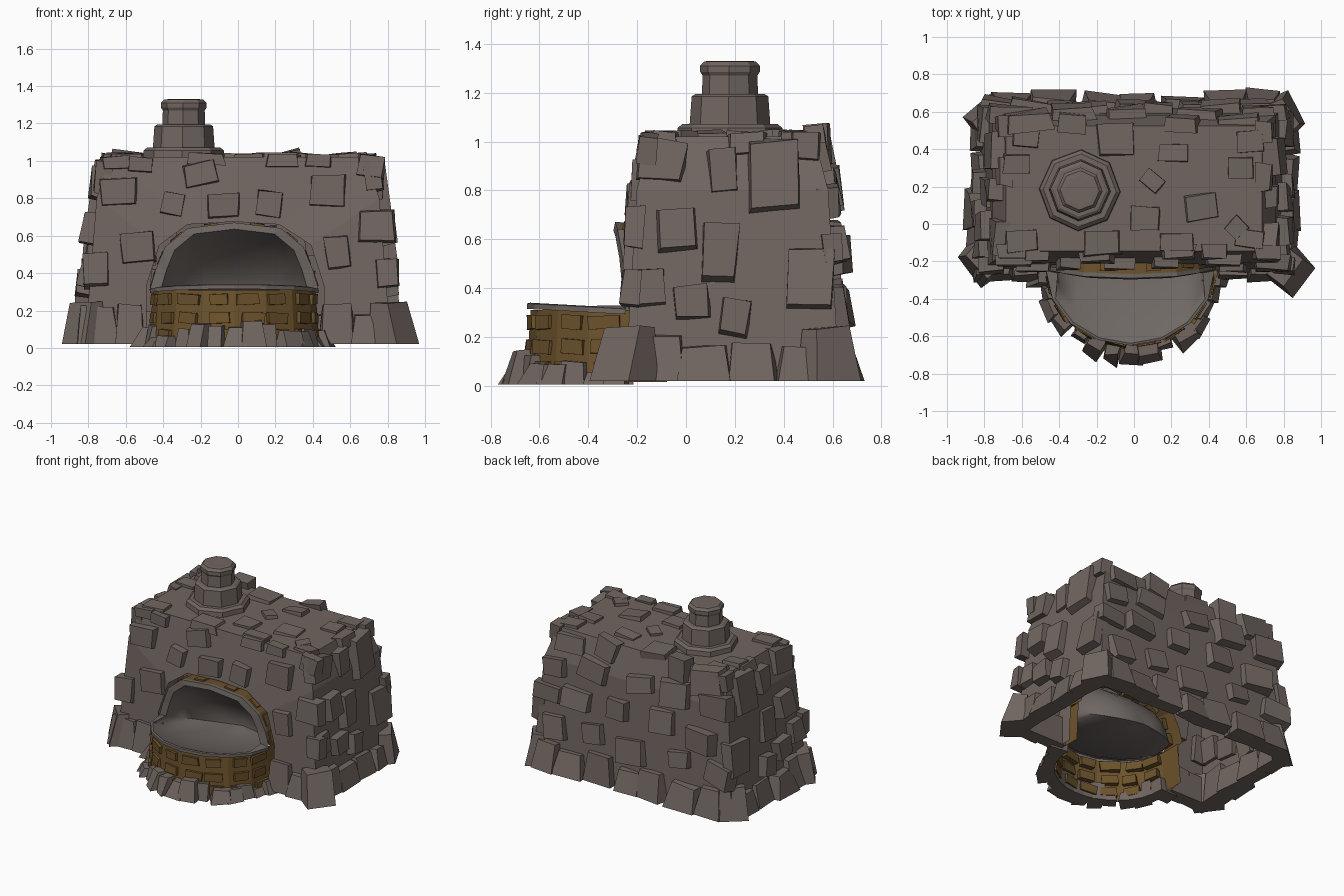
import bpy, bmesh, math, random
from mathutils import Vector, Matrix

if "Cube" in bpy.data.objects:
    bpy.data.objects.remove(bpy.data.objects["Cube"])
random.seed(4)
R = random.uniform

def mat(name, c):
    m = bpy.data.materials.new(name)
    m.diffuse_color = (*c, 1)
    m.use_nodes = True
    m.node_tree.nodes["Principled BSDF"].inputs["Base Color"].default_value = m.diffuse_color
    return m

STONE = mat("grey_stone", (0.165, 0.133, 0.118))
BRICK = mat("brown_brick", (0.150, 0.085, 0.025))
CLAY = mat("grey_clay", (0.160, 0.138, 0.127))

def finish(name, bm, m, smooth=None):
    me = bpy.data.meshes.new(name)
    bmesh.ops.recalc_face_normals(bm, faces=bm.faces)
    bm.to_mesh(me)
    bm.free()
    ob = bpy.data.objects.new(name, me)
    bpy.context.collection.objects.link(ob)
    me.materials.append(m)
    if smooth:
        bpy.context.view_layer.objects.active = ob
        ob.select_set(True)
        bpy.ops.object.shade_smooth_by_angle(angle=math.radians(smooth))
        ob.select_set(False)
    return ob

def strip(bm, a, b, closed=False):
    """Quads between two equally long vertex rows."""
    n = len(a)
    for i in range(n if closed else n - 1):
        j = (i + 1) % n
        bm.faces.new((a[i], a[j], b[j], b[i]))

def stone(bm, pos, normal, w, h, d, roll=0, foot=False, jit=0.1, taper=0.1):
    """Uneven block on a surface; foot = wide-bottomed base stone."""
    n = Vector(normal).normalized()
    up = Vector((0, 1, 0)) if abs(n.z) > 0.8 else Vector((0, 0, 1))
    x = up.cross(n).normalized()
    basis = Matrix((x, n.cross(x), n)).transposed()
    rot = basis @ Matrix.Rotation(math.radians(roll), 3, 'Z')
    v = {}
    for sx in (-1, 1):
        for sy in (-1, 1):
            for sz in (-1, 1):
                k = (1 - taper if sz > 0 else 1) * (0.78 if foot and sy > 0 else 1)
                px = sx * w / 2 * k * (1 + R(-jit, jit))
                py = sy * h / 2 * (1 if foot else k) * (1 + (0 if foot and sy < 0 else R(-jit, jit)))
                pz = d * (1 + R(-.25, .25)) if sz > 0 else -0.04
                if foot and sy > 0 and sz > 0:
                    pz *= 0.5
                v[sx, sy, sz] = bm.verts.new(Vector(pos) + rot @ Vector((px, py, pz)))
    for ax in range(3):
        for s in (-1, 1):
            q = []
            for a, b in ((-1, -1), (1, -1), (1, 1), (-1, 1)):
                key = [a, b]
                key.insert(ax, s)
                q.append(v[tuple(key)])
            bm.faces.new(q)

# ---- body: tapered open-bottomed block with an arched opening
TOP = 1.02
def side(z): return 0.82 - 0.08 * z - 0.25 * max(0, z - .8)
def front(z): return -0.25 + 0.06 * z + 0.2 * max(0, z - .8)
def back(z): return 0.63 - 0.06 * z - 0.2 * max(0, z - .8)

arch = [(-.49, .02), (-.49, .33), (-.42, .55), (-.27, .66), (-.02, .675),
        (.22, .66), (.39, .55), (.46, .33), (.46, .02)]
edge = [(-1, .02), (-1, .33), (-1, .8), (-1, TOP), (0, TOP),
        (1, TOP), (1, .8), (1, .33), (1, .02)]
bm = bmesh.new()
outer = [bm.verts.new((s * side(z), front(z), z)) for s, z in edge]
rear = [bm.verts.new((s * side(z), back(z), z)) for s, z in edge]
hole = [bm.verts.new((x, front(z), z)) for x, z in arch]
deep = [bm.verts.new((x, front(z) + .12, z)) for x, z in arch]
strip(bm, outer, hole)
strip(bm, hole, deep)
strip(bm, outer, rear)
for i in range(4):   # back wall in level bands
    if i < 3:
        bm.faces.new((rear[i], rear[i + 1], rear[7 - i], rear[8 - i]) if i < 2 else
                     (rear[2], rear[3], rear[4], rear[5], rear[6]))
finish("oven_body", bm, STONE)

# ---- facing stones, by side
bm = bmesh.new()
for x, z, w, h, r in [(-.64, .83, .2, .15, 3), (-.35, .77, .12, .12, -12), (-.2, .93, .19, .13, 12),
        (-.08, .76, .18, .13, 3), (.17, .77, .14, .14, -8), (.48, .84, .2, .17, 0),
        (-.65, .99, .16, .07, 3), (-.52, .98, .13, .08, -4), (.24, 1.0, .18, .07, 0),
        (.43, 1.0, .14, .07, -3), (.71, .97, .15, .12, -8), (-.76, .42, .14, .19, 3),
        (-.54, .54, .18, .17, 5), (.74, .65, .2, .18, 0), (.53, .51, .13, .18, 8),
        (.8, .4, .12, .15, 4)]:
    stone(bm, (x, front(z), z), (0, -1, .08), w, h, .035, r)
for y, z, w, h, r in [(-.1, .92, .2, .18, -8), (.15, .88, .12, .18, 4), (.36, .86, .21, .3, 2),
        (-.04, .64, .16, .18, 3), (.14, .55, .15, .25, -4), (.02, .34, .15, .14, 5),
        (.51, .44, .2, .26, -3), (.2, .28, .12, .16, -8), (.49, .98, .12, .12, 0),
        (-.15, .4, .13, .16, 3), (.25, .99, .16, .09, 2)]:
    for s in (-1, 1):
        stone(bm, (s * side(z), y if s > 0 else y + .03, z), (s, 0, .15), w, h, R(.03, .065), r)
for z, xs in ((.96, (-.6, -.3, .28, .6)), (.78, (-.68, -.35, .0, .33, .66)),
              (.56, (-.55, -.2, .15, .48, .74)), (.34, (-.72, -.4, -.02, .34, .62))):
    for x in xs:
        zz = z + R(-.035, .035)
        stone(bm, (x + R(-.04, .04), back(zz), zz), (R(-.12, .12), 1, .12), R(.15, .26),
              R(.11, .2), R(.03, .06), R(-12, 12))
for x, y, w, h, r in [(-.63, .32, .15, .11, 0), (-.1, .45, .2, .18, 2), (.21, .38, .17, .1, 0),
        (.1, .23, .12, .09, -38), (.06, .03, .17, .14, -3), (.36, .09, .18, .15, 8),
        (.57, .3, .14, .12, 0), (.55, -.02, .1, .1, 45), (-.17, -.1, .2, .13, 3),
        (.23, -.1, .19, .1, 0), (-.6, -.09, .18, .12, 5), (.62, .44, .15, .12, 4),
        (-.58, .46, .15, .1, -6), (.62, -.08, .16, .1, -8)]:
    stone(bm, (x, y, TOP), (R(-.08, .08), R(-.08, .08), 1), w, h, .02, r)
finish("facing_stones", bm, STONE)

# ---- foot stones around the body
bm = bmesh.new()
def foot(x, y, nx, ny, w, h, d):
    stone(bm, (x, y, .02 + h / 2), (nx, ny, 0), w, h, d, foot=True, jit=.1)
for x, w, h in ((-.75, .24, .2), (-.58, .17, .21), (.53, .2, .21), (.7, .2, .16)):
    foot(x, -.24, 0, -1, w, h, .06)
for y, w, h in ((-.1, .22, .19), (.07, .24, .14), (.27, .22, .15), (.47, .22, .14)):
    foot(.8, y, 1, R(-.15, .15), w, h, .09)
    foot(-.8, y + .02, -1, R(-.15, .15), w, h * 1.1, R(.06, .13))
for x, w, h in ((-.66, .24, .2), (-.44, .28, .17), (-.16, .24, .19), (.02, .2, .15),
                (.26, .25, .2), (.5, .24, .16), (.68, .2, .19)):
    foot(x, .62, R(-.15, .15), 1, w, h, R(.06, .12))
for x, y, nx, ny, d in ((.8, -.22, 1, -.85, .13), (-.81, -.2, -1, -.8, .08),
                        (.8, .58, .9, .6, .08), (-.78, .58, -.7, .8, .07)):
    foot(x, y, nx, ny, .24, .22, d)
finish("foot_stones", bm, STONE)

# ---- hearth rim: sloping half circle in front, rising into an arch
C = Vector((-.02, -.34, .42))
N = 8
half = [Vector((-.02 + .45 * math.cos(a), -.25 + .4 * math.sin(a), .315 - .022 * math.sin(a)))
        for a in (math.pi * (1 + i / N) for i in range(N + 1))]
hood = [Vector(p) for p in ((.4, -.25, .42), (.35, -.262, .54), (.23, -.28, .64), (-.02, -.29, .67),
                            (-.27, -.28, .64), (-.39, -.262, .54), (-.44, -.25, .42))]
rim = half + hood
down = [Vector((0, 0, -.022))] * len(half) + [Vector((0, .022, 0))] * len(hood)

bm = bmesh.new()
def ring(pts): return [bm.verts.new(p) for p in pts]
lip_in = [C + (p - C) * (.96 if i < len(half) and 0 < i < N else .86) for i, p in enumerate(rim)]
lip0, lip1, lip2 = ring([p + d for p, d in zip(rim, down)]), ring(rim), ring(lip_in)
strip(bm, lip0, lip1, True)
strip(bm, lip1, lip2, True)
finish("hearth_lip", bm, CLAY)

# ---- smooth bowl and niche inside the rim
bm = bmesh.new()
D = Vector((0, .42, -.19))
last = ring(lip_in)
for k in range(1, 8):
    t = k / 8 * math.pi / 2
    nxt = ring([C + (p - C) * math.cos(t) + D * math.sin(t) for p in lip_in])
    strip(bm, last, nxt, True)
    last = nxt
tip = bm.verts.new(C + D)
for i in range(len(last)):
    bm.faces.new((last[i], last[(i + 1) % len(last)], tip))
finish("hearth_bowl", bm, CLAY, 60)

# ---- brown wall under the rim, brown hood behind the arch
bm = bmesh.new()
ax = Vector((-.02, -.25, 0))
def wall(p, z):
    k = .965 + .05 * (1 - z / .31)
    return Vector((ax.x + (p.x - ax.x) * k, ax.y + (p.y - ax.y) * k, z))
sidewalk = [half[0] + Vector((0, .17, 0))] + half + [half[-1] + Vector((0, .17, 0))]
strip(bm, ring([wall(p, .31) for p in sidewalk]), ring([wall(p, .015) for p in sidewalk]))
bow = [half[-1]] + hood + [half[0]]
bow = [Vector((ax.x + (p.x - ax.x) * .985, p.y + .015, p.z)) for p in bow]
strip(bm, ring(bow), ring([p + Vector((0, .19, -.01)) for p in bow]))
finish("hearth_wall", bm, BRICK)

# ---- raised bricks on wall and hood
bm = bmesh.new()
for row, z in enumerate((.07, .16, .26)):
    for i in range(N):
        a = math.pi * (1 + (i + .5) / N)
        n = Vector((math.cos(a), math.sin(a), .03))
        p = wall((half[i] + half[i + 1]) / 2, z)
        e = (half[i + 1] - half[i]) * R(-.12, .12)
        stone(bm, p + Vector((e.x, e.y, 0)), n, R(.1, .135), .06, .016, R(-4, 4), taper=.05)
for a, b in zip(bow, bow[1:]):
    e = b - a
    stone(bm, (a + b) / 2 + Vector((0, .06, 0)), (e.z, 0, -e.x), .08, .08, .01, R(-5, 5), taper=.05)
finish("hearth_bricks", bm, BRICK)

# ---- small stones around the hearth foot
bm = bmesh.new()
for i in range(15):
    a = math.pi * (1 + (i + R(0, .4)) / 14.4)
    h = R(.05, .12) + (.03 if i in (5, 6, 8) else 0)
    n = Vector((math.cos(a), math.sin(a), 0))
    stone(bm, (-.02 + .44 * n.x, -.25 + .41 * n.y, .005 + h / 2), n + Vector((R(-.2, .2), 0, 0)),
          R(.08, .15), h, R(.05, .1), foot=True, jit=.15)
finish("hearth_foot_stones", bm, STONE)

# ---- stepped eight-sided chimney
bm = bmesh.new()
prof = [(.22, 1.0), (.215, 1.055), (.195, 1.072), (.165, 1.072), (.157, 1.185), (.14, 1.195), (.115, 1.195),
        (.112, 1.27), (.122, 1.285), (.122, 1.31), (.105, 1.328), (.08, 1.33)]
rows = [ring([(-.29 + r * math.cos(a), .18 + r * math.sin(a), z)
              for a in (math.tau * i / 8 - .04 for i in range(8))]) for r, z in prof]
for a, b in zip(rows, rows[1:]):
    strip(bm, a, b, True)
bm.faces.new(rows[-1])
finish("chimney", bm, STONE)
